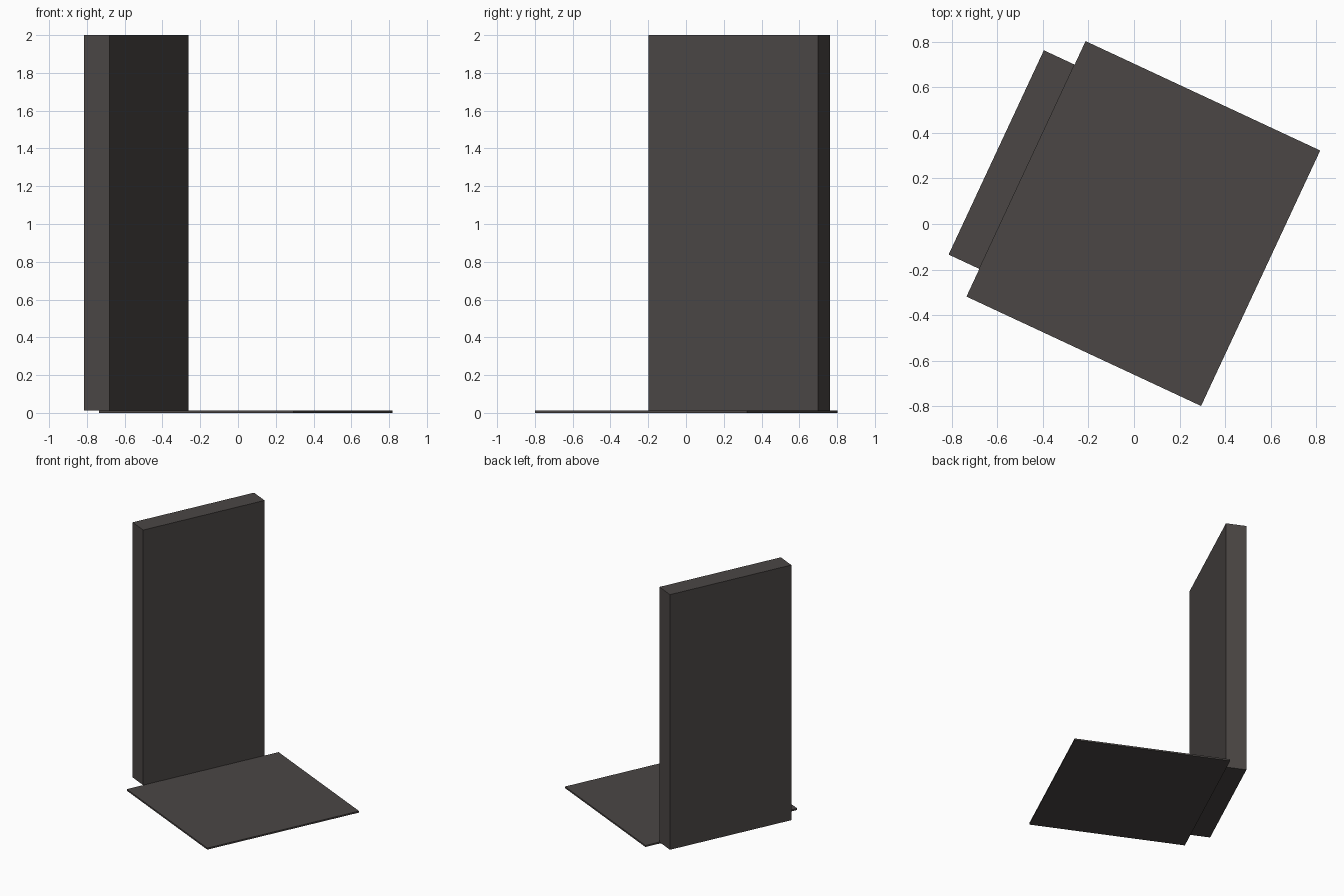
import bpy
from math import radians
from mathutils import Matrix, Vector

cube = bpy.data.objects.get("Cube")
if cube:
    bpy.data.objects.remove(cube, do_unlink=True)

# Single dark warm grey
grey = bpy.data.materials.new("dark_grey")
grey.use_nodes = True
colour = (0.07, 0.062, 0.059, 1)
grey.diffuse_color = colour
grey.node_tree.nodes["Principled BSDF"].inputs["Base Color"].default_value = colour

TURN = radians(-25)          # whole model is turned about z
PLATE_W, PLATE_D, PLATE_T = 1.137, 1.238, 0.012
PANEL_T, PANEL_D = 0.149, 0.99
ORIGIN = Vector((0.041, 0.002, 0))


def slab(name, size, centre):
    """Box given in the turned frame of the base plate."""
    bpy.ops.mesh.primitive_cube_add(size=1)
    ob = bpy.context.object
    ob.name = name
    ob.data.transform(Matrix.Diagonal((*size, 1)))
    ob.rotation_euler.z = TURN
    ob.location = ORIGIN + Matrix.Rotation(TURN, 3, "Z") @ Vector(centre)
    ob.data.materials.append(grey)
    return ob


# Thin floor plate
slab("base_plate", (PLATE_W, PLATE_D, PLATE_T), (0, 0, PLATE_T / 2))

# Upright panel flush against the plate's left edge
panel_h = 2 - PLATE_T
slab("upright_panel", (PANEL_T, PANEL_D, panel_h),
     (-(PLATE_W + PANEL_T) / 2, 0.01, PLATE_T + panel_h / 2))
